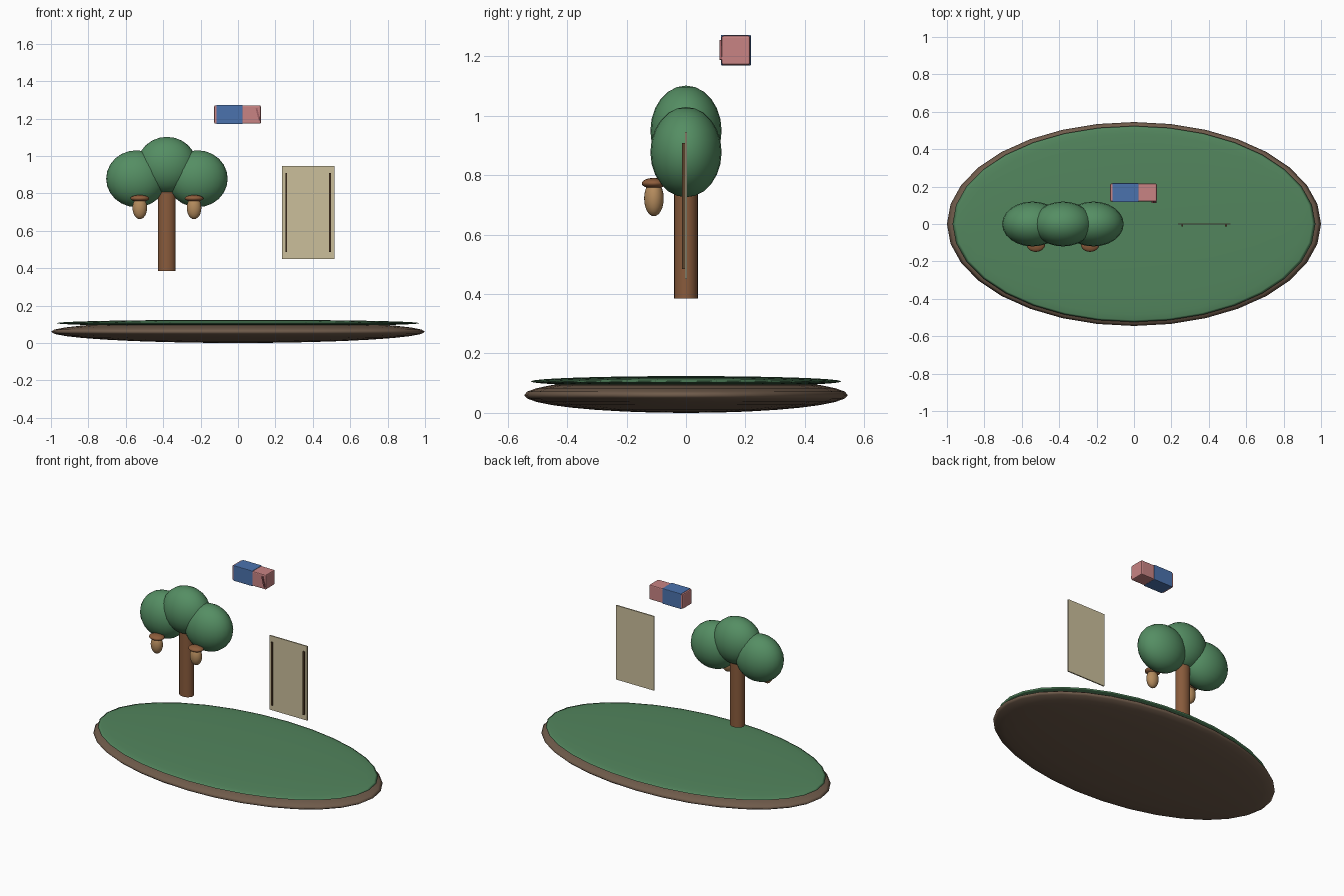
import bpy
from math import radians

if "Cube" in bpy.data.objects:
    bpy.data.objects.remove(bpy.data.objects["Cube"])


def mat(name, rgb):
    m = bpy.data.materials.new(name)
    m.diffuse_color = (*rgb, 1)
    m.use_nodes = True
    m.node_tree.nodes["Principled BSDF"].inputs["Base Color"].default_value = m.diffuse_color
    return m


GRASS = mat("grass_green", (0.085, 0.235, 0.11))
EARTH = mat("earth", (0.16, 0.105, 0.07))
LEAF = mat("leaf", (0.09, 0.27, 0.125))
BARK = mat("bark", (0.25, 0.105, 0.045))
NUT = mat("nut", (0.46, 0.26, 0.11))
CAP = mat("cap", (0.27, 0.11, 0.045))
PAPER = mat("paper", (0.60, 0.52, 0.33))
DARK = mat("dark_brown", (0.10, 0.055, 0.025))
PINK = mat("pink", (0.58, 0.23, 0.23))
SCUFF = mat("dark_pink", (0.35, 0.12, 0.13))
BLUE = mat("blue", (0.07, 0.17, 0.42))


def finish(name, scale, material):
    ob = bpy.context.object
    ob.name = name
    ob.scale = scale
    bpy.ops.object.transform_apply(location=False, rotation=False, scale=True)
    ob.data.materials.append(material)
    return ob


def ellipsoid(name, loc, radii, material, seg=24, rings=12):
    bpy.ops.mesh.primitive_uv_sphere_add(segments=seg, ring_count=rings, radius=1, location=loc)
    ob = finish(name, radii, material)
    bpy.ops.object.shade_smooth()
    return ob


def box(name, lo, hi, material, bevel=0):
    centre = [(a + b) / 2 for a, b in zip(lo, hi)]
    bpy.ops.mesh.primitive_cube_add(size=1, location=centre)
    ob = finish(name, [b - a for a, b in zip(lo, hi)], material)
    if bevel:
        m = ob.modifiers.new("bevel", "BEVEL")
        m.width = bevel
        m.segments = 2
    return ob


# island: earth lens with a grass lens on top
ellipsoid("island_earth", (0, 0, 0.06), (1, 0.545, 0.06), EARTH, 32, 16)
ellipsoid("island_grass", (0, 0, 0.106), (0.97, 0.524, 0.018), GRASS, 32, 16)

# tree: trunk and three leaf clumps
TX = -0.38
bpy.ops.mesh.primitive_cylinder_add(vertices=24, radius=1, depth=1, location=(TX, 0, 0.61))
finish("tree_trunk", (0.047, 0.04, 0.45), BARK)
bpy.ops.object.shade_smooth_by_angle()
ellipsoid("leaves_middle", (TX, 0, 0.95), (0.16, 0.12, 0.152), LEAF)

# side clumps and acorns, mirrored about the trunk
for side, s in (("left", -1), ("right", 1)):
    ellipsoid(f"leaves_{side}", (TX + s * 0.163, 0, 0.878), (0.162, 0.12, 0.152), LEAF)
    ax = TX + s * 0.145
    ellipsoid(f"acorn_nut_{side}", (ax, -0.108, 0.722), (0.039, 0.033, 0.06), NUT)
    ellipsoid(f"acorn_cap_{side}", (ax, -0.108, 0.773), (0.05, 0.041, 0.018), CAP)

# paper panel with two dark strips on the front
box("panel", (0.235, -0.004, 0.45), (0.515, 0.004, 0.946), PAPER)
for side, x in (("left", 0.258), ("right", 0.492)):
    box(f"panel_strip_{side}", (x - 0.005, -0.013, 0.485), (x + 0.005, -0.003, 0.908), DARK)

# eraser block with sleeve and a slanted scuff
box("eraser", (-0.127, 0.12, 1.172), (0.122, 0.216, 1.27), PINK, 0.006)
box("eraser_sleeve", (-0.116, 0.1175, 1.17), (0.024, 0.2185, 1.2725), BLUE, 0.003)
scuff = box("eraser_scuff", (0.102, 0.112, 1.188), (0.111, 0.122, 1.256), SCUFF)
scuff.rotation_euler.y = radians(-14)
